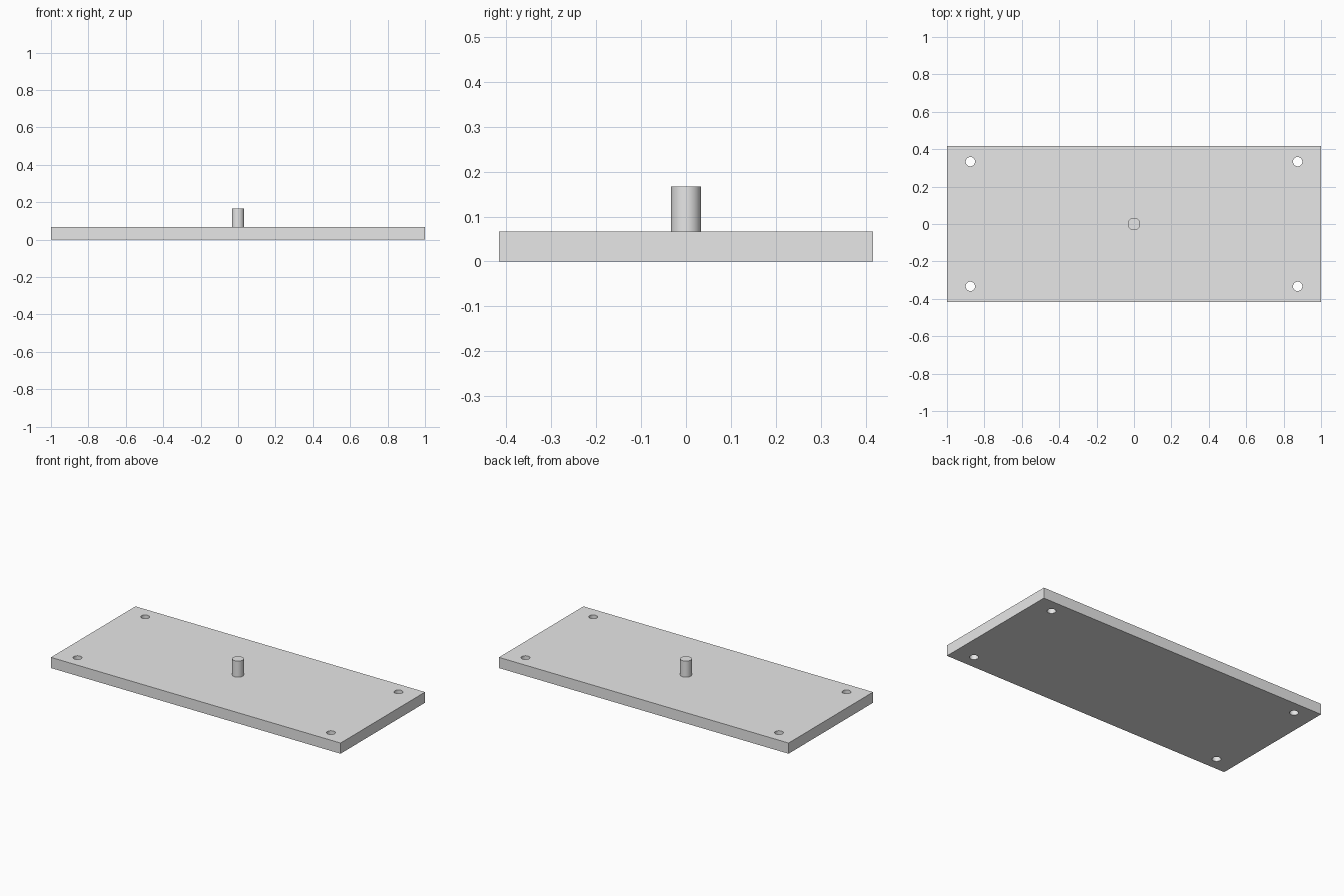
import bpy

SEGMENTS = 32
LENGTH, WIDTH, THICK = 2.0, 0.8333, 0.0667
PIN_RADIUS, PIN_TOP = 0.0333, 0.1667
HOLE_RADIUS, HOLE_X, HOLE_Y = 0.025, 0.875, 0.3333

cube = bpy.data.objects.get("Cube")
if cube:
    bpy.data.objects.remove(cube, do_unlink=True)

grey = bpy.data.materials.new("light grey")
grey.use_nodes = True
colour = (0.8, 0.8, 0.8, 1)
grey.diffuse_color = colour
grey.node_tree.nodes["Principled BSDF"].inputs["Base Color"].default_value = colour


def cylinder(name, radius, bottom, top, x=0, y=0):
    bpy.ops.mesh.primitive_cylinder_add(
        vertices=SEGMENTS, radius=radius, depth=top - bottom,
        location=(x, y, (bottom + top) / 2))
    obj = bpy.context.object
    obj.name = name
    obj.data.materials.append(grey)
    return obj


def activate(obj):
    bpy.ops.object.select_all(action="DESELECT")
    obj.select_set(True)
    bpy.context.view_layer.objects.active = obj


# Flat base plate
bpy.ops.mesh.primitive_cube_add(size=1, location=(0, 0, THICK / 2))
plate = bpy.context.object
plate.name = "base_plate"
plate.scale = (LENGTH, WIDTH, THICK)
bpy.ops.object.transform_apply(location=False, rotation=False, scale=True)
plate.data.materials.append(grey)

# Through holes near the four corners
for x in (-HOLE_X, HOLE_X):
    for y in (-HOLE_Y, HOLE_Y):
        cutter = cylinder("hole_cutter", HOLE_RADIUS, -THICK, 2 * THICK, x, y)
        cutter.hide_render = True
        activate(plate)
        cut = plate.modifiers.new("hole", "BOOLEAN")
        cut.operation = "DIFFERENCE"
        cut.solver = "EXACT"
        cut.object = cutter
        bpy.ops.object.modifier_apply(modifier=cut.name)
        bpy.data.objects.remove(cutter, do_unlink=True)

# Upright pin at the centre
pin = cylinder("centre_pin", PIN_RADIUS, THICK, PIN_TOP)

# Smooth round walls with sharp rims
for obj in (plate, pin):
    activate(obj)
    bpy.ops.object.shade_smooth_by_angle()
